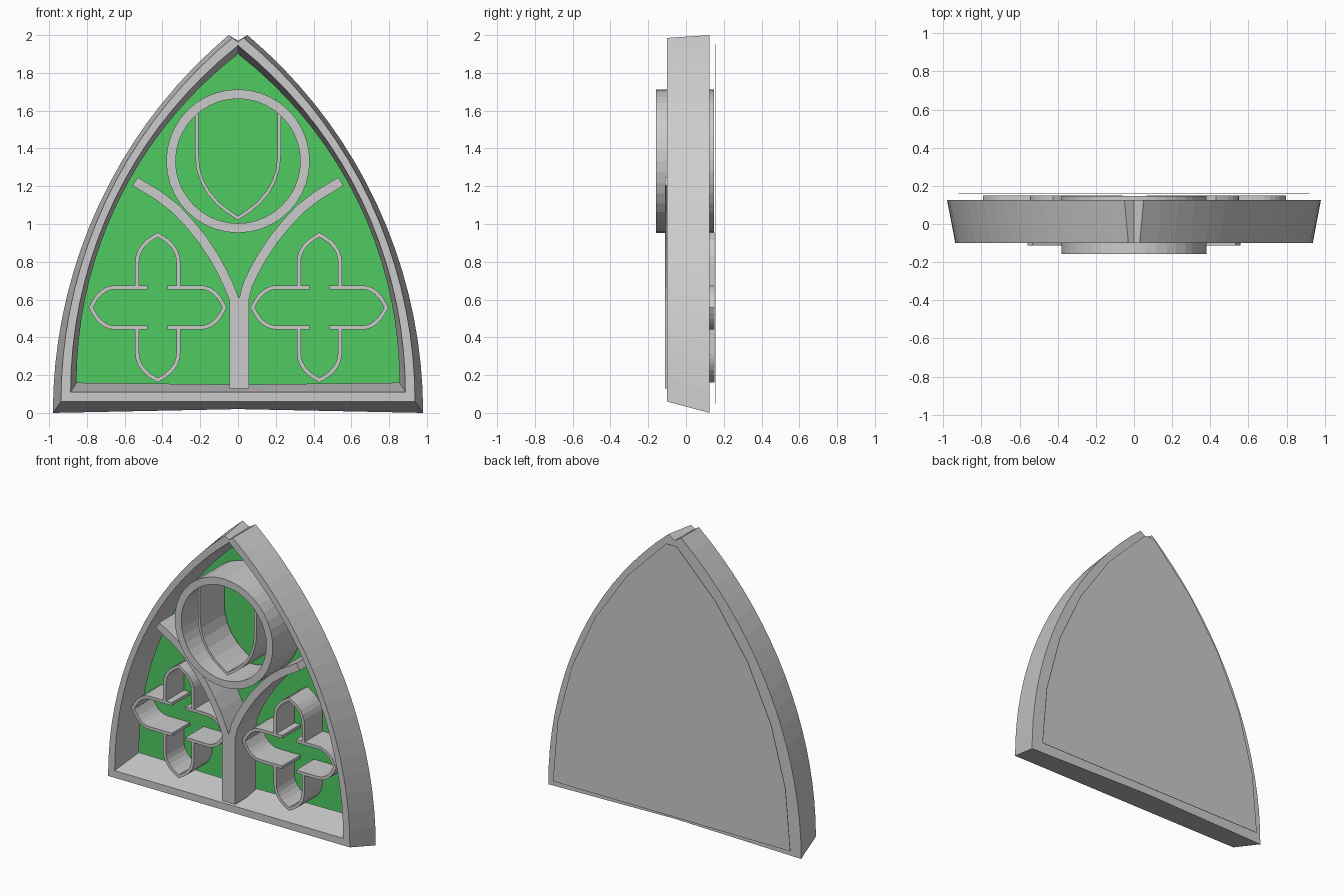
import bpy, bmesh, math

if "Cube" in bpy.data.objects:
    bpy.data.objects.remove(bpy.data.objects["Cube"])


def make(name, verts, faces):
    bm = bmesh.new()
    vs = [bm.verts.new(v) for v in verts]
    for f in faces:
        bm.faces.new([vs[i] for i in f])
    bmesh.ops.recalc_face_normals(bm, faces=bm.faces)
    me = bpy.data.meshes.new(name)
    bm.to_mesh(me)
    bm.free()
    ob = bpy.data.objects.new(name, me)
    bpy.context.collection.objects.link(ob)
    return ob


def ribbon(name, pts, width, y0, y1, closed=False):
    """Wall of constant width following an (x, z) path, from y0 to y1."""
    n = len(pts)
    verts, faces = [], []
    for i, (x, z) in enumerate(pts):
        a = pts[i - 1] if closed or i > 0 else None
        b = pts[(i + 1) % n] if closed or i < n - 1 else None
        norms = []
        for p, q in ((a, (x, z)), ((x, z), b)):
            if p and q:
                dx, dz = q[0] - p[0], q[1] - p[1]
                l = math.hypot(dx, dz)
                norms.append((-dz / l, dx / l))
        mx = sum(v[0] for v in norms) / len(norms)
        mz = sum(v[1] for v in norms) / len(norms)
        k = width / 2 / max(mx * mx + mz * mz, 0.2)
        for s, y in ((1, y0), (-1, y0), (-1, y1), (1, y1)):
            verts.append((x + s * k * mx, y, z + s * k * mz))
    for i in range(n if closed else n - 1):
        j = (i + 1) % n
        for c in range(4):
            d = (c + 1) % 4
            faces.append((4 * i + c, 4 * i + d, 4 * j + d, 4 * j + c))
    if not closed:
        faces += [(0, 1, 2, 3), tuple(4 * n - 4 + c for c in range(4))]
    return make(name, verts, faces)


def arch(corner, tip, segs):
    """Right-hand arc, vertical at the corner, rising to the tip."""
    dx, dz = corner[0] - tip[0], tip[1] - corner[1]
    r = (dx * dx + dz * dz) / (2 * dx)
    end = math.asin(dz / r)
    return [(corner[0] - r + r * math.cos(end * i / segs),
             corner[1] + r * math.sin(end * i / segs)) for i in range(segs + 1)]


def arch_loop(corner, tip, apex, base, segs=18):
    right = arch(corner, tip, segs)
    left = [(-x, z) for x, z in reversed(right)]
    return [(0, base)] + right + [(0, apex)] + left


def petal(w, start, shoulder, tip):
    """Open pointed petal outline in (across, along) coordinates."""
    shape = ((1, 0), (.97, .2), (.88, .4), (.72, .59), (.5, .76), (.25, .89))
    half = [(w, start)] + [(w * u, shoulder + (tip - shoulder) * v) for u, v in shape]
    return half + [(0, tip)] + [(-u, v) for u, v in reversed(half)]


# Arched frame with tapered section and notched apex
loops = [
    (0.125, arch_loop((.98, 0), (.05, 2.0), 1.97, .02)),
    (-0.10, arch_loop((.937, .06), (.03, 1.985), 1.965, .06)),
    (-0.10, arch_loop((.886, .11), (.012, 1.935), 1.947, .11)),
    (0.125, arch_loop((.855, .16), (.012, 1.89), 1.903, .15)),
]
n = len(loops[0][1])
verts = [(x, y, z) for y, lp in loops for x, z in lp]
faces = [(a * n + i, a * n + (i + 1) % n,
          (a + 1) % 4 * n + (i + 1) % n, (a + 1) % 4 * n + i)
         for a in range(4) for i in range(n)]
make("arched_frame", verts, faces)

# Round window ring
ring = [(.355 * math.cos(math.tau * i / 40), 1.333 + .355 * math.sin(math.tau * i / 40))
        for i in range(40)]
ribbon("ring", ring, .05, -.158, .147, True)

# Pointed shield outline hanging inside the ring
shield = [(u, 1.333 - v) for u, v in petal(.218, -.26, -.03, .302)]
ribbon("ring_shield", shield, .018, -.12, .147)

# Centre mullion splitting into two curved arms
curve = [(.05, .675), (.085, .75), (.13, .83), (.19, .92), (.255, 1.0),
         (.33, 1.08), (.42, 1.15), (.545, 1.225)]
for side, s, base in (("left", -1, -.02), ("right", 1, .031)):
    path = [(base, .13), (base, .6)] + [(s * x, z) for x, z in curve]
    ribbon("mullion_arm_" + side, path, .052, -.112, .12)

# Four-petal tracery in each lower light
for side, cx in (("left", -.425), ("right", .431)):
    for k in range(4):
        if k % 2 == 0:
            pts = petal(.109, .105, .24, .385)
        else:
            pts = petal(.107, .053, .225, .354)
        c, s = round(math.cos(k * math.pi / 2)), round(math.sin(k * math.pi / 2))
        pts = [(cx + c * u - s * v, .558 + s * u + c * v) for u, v in pts]
        ribbon(f"petal_{side}_{k}", pts, .021, -.05, .15)

# Thin glass pane, green on its front
right = arch((.92, .05), (.04, 1.95), 5)
outline = right + [(-x, z) for x, z in reversed(right)]
m = len(outline)
verts = [(x, y, z) for y in (.157, .16) for x, z in outline]
faces = [tuple(range(m)), tuple(range(m, 2 * m))]
faces += [(i, (i + 1) % m, m + (i + 1) % m, m + i) for i in range(m)]
pane = make("glass_pane", verts, faces)
for name, col in (("pane_back", (.6, .6, .6, 1)), ("green_glass", (.08, .6, .12, 1))):
    mat = bpy.data.materials.new(name)
    mat.diffuse_color = col
    mat.use_nodes = True
    mat.node_tree.nodes["Principled BSDF"].inputs["Base Color"].default_value = mat.diffuse_color
    pane.data.materials.append(mat)
for p in pane.data.polygons:
    p.material_index = 1 if p.normal.y < -.9 else 0
